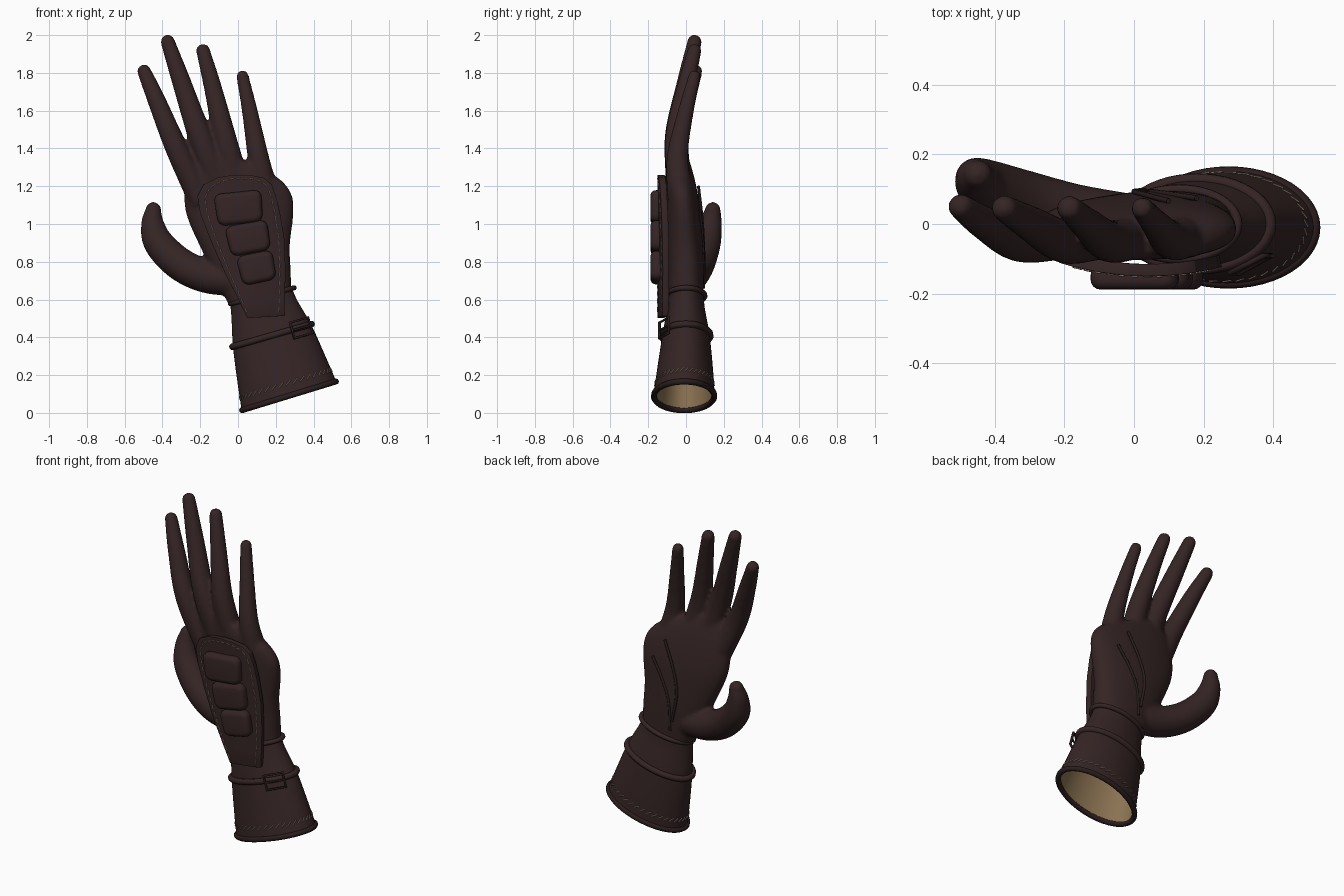
import bpy, bmesh
from math import sin, cos, pi, radians, copysign
from mathutils import Vector, Matrix

cube = bpy.data.objects.get("Cube")
if cube:
    bpy.data.objects.remove(cube, do_unlink=True)


def material(name, rgb):
    m = bpy.data.materials.new(name)
    m.use_nodes = True
    m.diffuse_color = (*rgb, 1)
    bsdf = m.node_tree.nodes["Principled BSDF"]
    bsdf.inputs["Base Color"].default_value = (*rgb, 1)
    bsdf.inputs["Roughness"].default_value = 0.6
    return m


LEATHER = material("dark brown leather", (0.036, 0.018, 0.018))
TRIM = material("darker brown trim", (0.023, 0.012, 0.012))
LINING = material("tan lining", (0.26, 0.17, 0.085))
THREAD = material("pale thread", (0.3, 0.24, 0.18))


def resample(rows, steps):
    """Catmull-Rom interpolation of rows of any length."""
    p = [Vector(r) for r in rows]
    p = [p[0] * 2 - p[1]] + p + [p[-1] * 2 - p[-2]]
    out = []
    for a, b, c, d in zip(p, p[1:], p[2:], p[3:]):
        for i in range(steps):
            t = i / steps
            out.append((b * 2 + (c - a) * t + (a * 2 - b * 5 + c * 4 - d) * t * t
                        + (b * 3 - a - c * 3 + d) * t ** 3) * 0.5)
    return out + [p[-2]]


def section(row, grow=0.0, n=48, power=1.0):
    """Tilted oval: x, z, half width, half depth, y, tilt in degrees."""
    x, z, hw, hd, y, tilt = row
    a = radians(tilt)
    pts = []
    for i in range(n):
        t = 2 * pi * i / n
        u = copysign(abs(cos(t)) ** power, cos(t)) * (hw + grow)
        v = copysign(abs(sin(t)) ** power, sin(t)) * (hd + grow)
        pts.append(Vector((x + u * cos(a), y + v, z + u * sin(a))))
    return pts


def loft(bm, rings, start=True, end=True):
    loops = [[bm.verts.new(p) for p in ring] for ring in rings]
    n = len(loops[0])
    for lo, hi in zip(loops, loops[1:]):
        for i in range(n):
            j = (i + 1) % n
            bm.faces.new((lo[i], lo[j], hi[j], hi[i]))
    if start:
        bm.faces.new(loops[0][::-1])
    if end:
        bm.faces.new(loops[-1])


def finish(bm, name, mat, recalc=True):
    if recalc:
        bmesh.ops.recalc_face_normals(bm, faces=bm.faces)
    me = bpy.data.meshes.new(name)
    bm.to_mesh(me)
    bm.free()
    me.materials.append(mat)
    for f in me.polygons:
        f.use_smooth = True
    ob = bpy.data.objects.new(name, me)
    bpy.context.collection.objects.link(ob)
    return ob


def cords(name, lines, radius, mat, cyclic=False):
    """Round cords along one or more polylines."""
    cu = bpy.data.curves.new(name, "CURVE")
    cu.dimensions = "3D"
    cu.bevel_depth = radius
    cu.bevel_resolution = 2
    cu.use_fill_caps = True
    for pts in lines:
        s = cu.splines.new("POLY")
        s.points.add(len(pts) - 1)
        for q, p in zip(s.points, pts):
            q.co = (*p, 1)
        s.use_cyclic_u = cyclic
        s.use_smooth = True
    cu.materials.append(mat)
    ob = bpy.data.objects.new(name, cu)
    bpy.context.collection.objects.link(ob)
    return ob


def digit(bm, rows):
    """Tapered finger with a round tip from x, y, z, radius rows."""
    path = resample(rows, 6)
    rings = []
    for i, p in enumerate(path):
        tangent = (path[min(i + 1, len(path) - 1)] - path[max(i - 1, 0)]).to_3d()
        q = tangent.to_track_quat("Z", "Y")
        rings.append([p.to_3d() + q @ Vector((cos(t), sin(t), 0)) * p[3]
                      for t in (2 * pi * k / 24 for k in range(24))])
    loft(bm, rings)
    tip = path[-1]
    bmesh.ops.create_uvsphere(bm, u_segments=24, v_segments=16, radius=tip[3],
                              matrix=Matrix.Translation(tip.to_3d()))


# Hand: palm, four fingers and thumb fused into one skin
bm = bmesh.new()
palm = [(0.12, 0.6, 0.168, 0.093, 0, 13), (0.08, 0.74, 0.2, 0.095, 0, 8),
        (0.04, 0.88, 0.235, 0.095, -0.005, 3), (0.01, 1.05, 0.283, 0.09, -0.012, 0),
        (0.0, 1.18, 0.285, 0.08, -0.022, -5), (-0.02, 1.28, 0.245, 0.068, -0.035, -10),
        (-0.06, 1.36, 0.17, 0.05, -0.045, -18)]
loft(bm, [section(r, power=0.85) for r in resample(palm, 5)])
fingers = [
    [(-0.19, -0.03, 1.12, 0.07), (-0.325, -0.05, 1.4, 0.06), (-0.425, 0.0, 1.64, 0.049), (-0.497, 0.05, 1.808, 0.037)],
    [(-0.1, -0.035, 1.2, 0.068), (-0.2, -0.05, 1.46, 0.063), (-0.295, 0.0, 1.74, 0.051), (-0.372, 0.045, 1.965, 0.038)],
    [(0.0, -0.035, 1.2, 0.066), (-0.07, -0.05, 1.46, 0.06), (-0.135, 0.0, 1.73, 0.047), (-0.185, 0.045, 1.918, 0.037)],
    [(0.15, -0.03, 1.15, 0.07), (0.106, -0.045, 1.36, 0.056), (0.062, 0.0, 1.6, 0.042), (0.024, 0.045, 1.782, 0.033)],
]
thumb = [(0.0, 0.0, 0.7, 0.085), (-0.17, 0.025, 0.725, 0.09), (-0.31, 0.065, 0.79, 0.088),
         (-0.42, 0.105, 0.9, 0.08), (-0.452, 0.13, 1.0, 0.062), (-0.448, 0.142, 1.075, 0.042)]
for rows in fingers + [thumb]:
    digit(bm, rows)
hand = finish(bm, "hand", LEATHER)
skin = hand.modifiers.new("fuse", "REMESH")
skin.mode = "VOXEL"
skin.voxel_size = 0.0115
skin.use_smooth_shade = True
relax = hand.modifiers.new("relax", "SMOOTH")
relax.factor = 0.5
relax.iterations = 5

# Flared cuff and its lining
cuff_rows = resample([(0.27, 0.09, 0.262, 0.162, -0.01, 17), (0.23, 0.23, 0.243, 0.148, -0.005, 17),
                      (0.18, 0.41, 0.215, 0.125, 0, 16), (0.14, 0.55, 0.18, 0.1, 0, 14),
                      (0.12, 0.63, 0.167, 0.093, 0, 13)], 5)
bm = bmesh.new()
loft(bm, [section(r) for r in cuff_rows], False, False)
finish(bm, "cuff", LEATHER)
bm = bmesh.new()
loft(bm, [section(r, -0.012) for r in cuff_rows[:-3]], False, True)
bmesh.ops.recalc_face_normals(bm, faces=bm.faces)
bmesh.ops.reverse_faces(bm, faces=bm.faces)
finish(bm, "cuff_lining", LINING, recalc=False)

# Rim, strap and wrist cord
cords("cuff_rim", [section(cuff_rows[0], -0.002)], 0.016, TRIM, True)
cords("cuff_strap", [section((0.18, 0.41, 0.218, 0.128, 0, 16))], 0.018, LEATHER, True)
cords("wrist_cord", [section((0.128, 0.62, 0.174, 0.1, 0, 14))], 0.014, LEATHER, True)

# Buckle frame and prong on the strap
tilt = radians(16)


def on_buckle(u, v):
    return (0.335 + u * cos(tilt) - v * sin(tilt), -0.116 + 0.5 * u, 0.45 + u * sin(tilt) + v * cos(tilt))


frame = [on_buckle(u, v) for u, v in ((-0.05, -0.043), (0.05, -0.043), (0.05, 0.043), (-0.05, 0.043))]
cords("buckle_frame", [frame], 0.008, TRIM, True)
cords("buckle_prong", [[on_buckle(-0.05, 0), on_buckle(0.05, 0)]], 0.006, TRIM)

# Slanted stitches round the cuff
low, high = section(cuff_rows[2], 0.001, 40), section(cuff_rows[3], 0.001, 40)
cords("cuff_stitches", [[a, a.lerp(high[(i + 1) % 40], 0.75)] for i, a in enumerate(low)], 0.003, THREAD)

# Curved panel on the back of the hand: z, left edge, right edge
edges = [(0.505, 0.05, 0.245), (0.6, 0.005, 0.248), (0.75, -0.07, 0.252), (0.92, -0.145, 0.245),
         (1.06, -0.2, 0.222), (1.15, -0.215, 0.2), (1.21, -0.182, 0.178), (1.245, -0.11, 0.135),
         (1.26, -0.03, 0.06)]
cols = 12
bm = bmesh.new()
grid = []
for z, xl, xr in edges:
    line = []
    for k in range(cols + 1):
        x = xl + (xr - xl) * k / cols
        line.append(bm.verts.new((x, -0.15 + 0.6 * (x - 0.04) ** 2, z + 0.08 * (x - 0.1) * (1.26 - z))))
    grid.append(line)
for lo, hi in zip(grid, grid[1:]):
    for k in range(cols):
        bm.faces.new((lo[k], lo[k + 1], hi[k + 1], hi[k]))
panel = finish(bm, "back_panel", LEATHER, recalc=False)
thick = panel.modifiers.new("thickness", "SOLIDIFY")
thick.thickness = 0.035
thick.offset = -1
soft = panel.modifiers.new("soft_edge", "BEVEL")
soft.width = 0.008
soft.segments = 2

# Dashed seam inside the panel edge
seam = [(xl, z) for z, xl, xr in edges] + [(xr, z) for z, xl, xr in edges[::-1]]
seam = [Vector((0.05 + (x - 0.05) * 0.85, 0, 0.9 + (z - 0.9) * 0.95)) for x, z in seam]
dashes, gap = [], 0.042
for a, b in zip(seam, seam[1:]):
    count = max(1, round((b - a).length / gap))
    for i in range(count):
        pair = [a.lerp(b, (i + t) / count) for t in (0.2, 0.75)]
        for p in pair:
            p.y = -0.151 + 0.6 * (p.x - 0.04) ** 2
        dashes.append(pair)
cords("panel_seam", dashes, 0.003, THREAD)

# Three padded knuckle guards
for i, (x, z, w, h, turn) in enumerate([(0.005, 1.085, 0.255, 0.17, 6), (0.055, 0.925, 0.228, 0.162, 11),
                                        (0.1, 0.768, 0.195, 0.158, 12)]):
    bm = bmesh.new()
    bmesh.ops.create_cube(bm, size=1)
    for v in bm.verts:
        wide = 1 if v.co.z > 0 else 0.93
        v.co = (v.co.x * w * wide, v.co.y * 0.07, v.co.z * h)
    bmesh.ops.bevel(bm, geom=[e for e in bm.edges if abs(e.verts[0].co.y - e.verts[1].co.y) > 0.01],
                    offset=0.04, segments=4, profile=0.5, affect="EDGES")
    pad = finish(bm, f"knuckle_pad_{i + 1}", LEATHER)
    pad.location = (x, -0.153, z)
    pad.rotation_euler.y = -radians(turn)
    dome = pad.modifiers.new("dome", "BEVEL")
    dome.width = 0.028
    dome.segments = 4

# Raised creases on the palm side
creases = [[(0.1, 0.066, 1.2), (0.03, 0.084, 1.04), (0.0, 0.093, 0.9), (0.03, 0.096, 0.72)],
           [(0.18, 0.074, 1.08), (0.1, 0.086, 0.95), (0.055, 0.092, 0.83), (0.045, 0.093, 0.66)]]
cords("palm_creases", [resample(c, 6) for c in creases], 0.008, TRIM)
